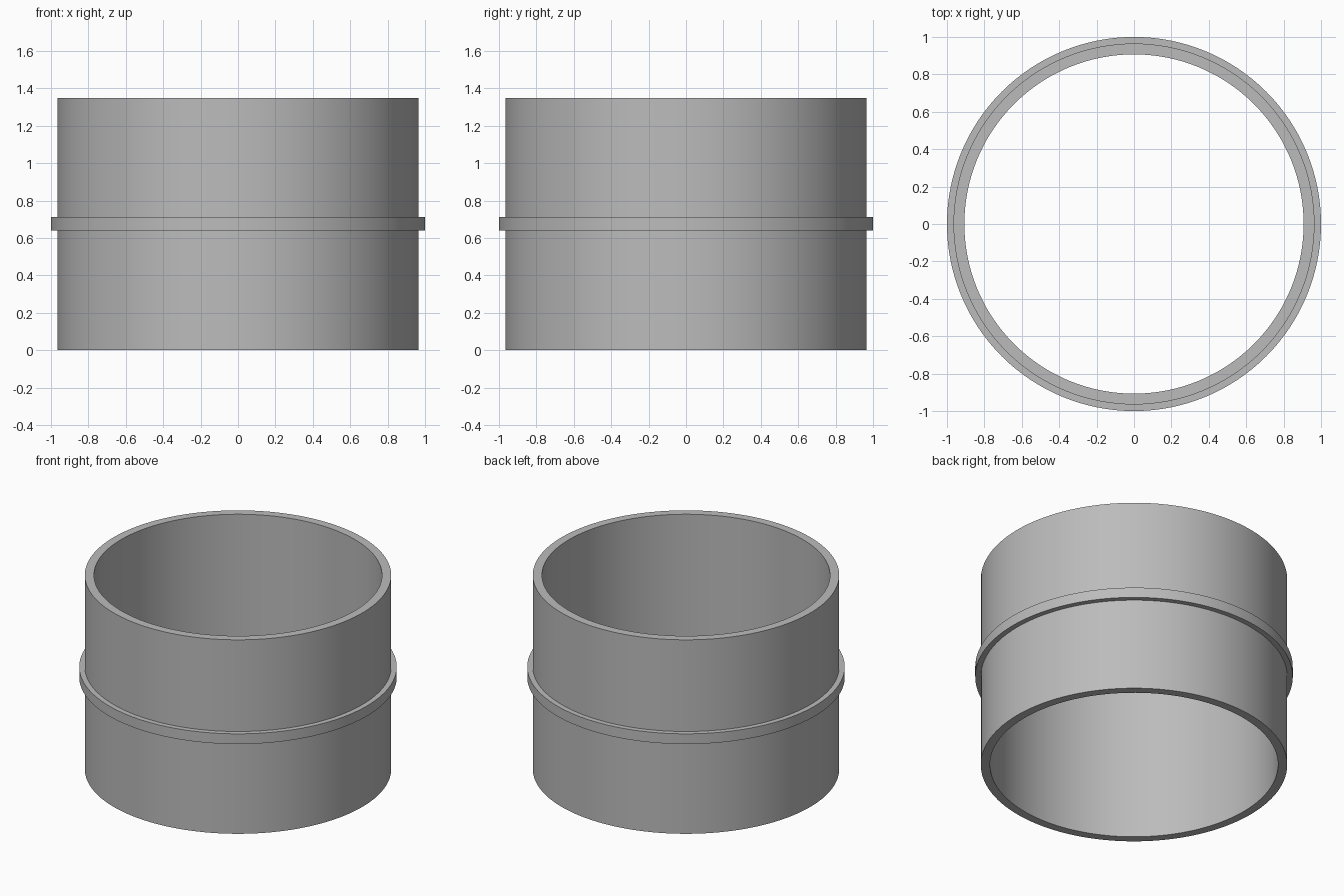
import bpy
import bmesh
from math import cos, sin, tau, radians

cube = bpy.data.objects.get("Cube")
if cube:
    bpy.data.objects.remove(cube, do_unlink=True)

SEGMENTS = 128
HEIGHT = 1.348
INNER, OUTER, COLLAR = 0.907, 0.965, 1.0
COLLAR_LOW, COLLAR_HIGH = 0.64, 0.711

# Plain grey material
grey = bpy.data.materials.new("grey")
grey.use_nodes = True
colour = (0.5, 0.5, 0.5, 1)
grey.diffuse_color = colour
grey.node_tree.nodes["Principled BSDF"].inputs["Base Color"].default_value = colour


def lathe(name, profile):
    """Turn a closed (radius, height) profile around the z axis."""
    bm = bmesh.new()
    rings = []
    for i in range(SEGMENTS):
        a = tau * i / SEGMENTS
        rings.append([bm.verts.new((r * cos(a), r * sin(a), z)) for r, z in profile])
    for i, ring in enumerate(rings):
        following = rings[(i + 1) % SEGMENTS]
        for j in range(len(profile)):
            k = (j + 1) % len(profile)
            bm.faces.new((ring[j], following[j], following[k], ring[k]))
    bmesh.ops.recalc_face_normals(bm, faces=bm.faces)
    mesh = bpy.data.meshes.new(name)
    bm.to_mesh(mesh)
    bm.free()
    mesh.materials.append(grey)
    obj = bpy.data.objects.new(name, mesh)
    bpy.context.collection.objects.link(obj)
    bpy.ops.object.select_all(action="DESELECT")
    obj.select_set(True)
    bpy.context.view_layer.objects.active = obj
    bpy.ops.object.shade_smooth_by_angle(angle=radians(30))
    return obj


# Open tube with a raised collar around its middle
lathe("collared_sleeve", [
    (INNER, 0), (OUTER, 0),
    (OUTER, COLLAR_LOW), (COLLAR, COLLAR_LOW),
    (COLLAR, COLLAR_HIGH), (OUTER, COLLAR_HIGH),
    (OUTER, HEIGHT), (INNER, HEIGHT),
])
